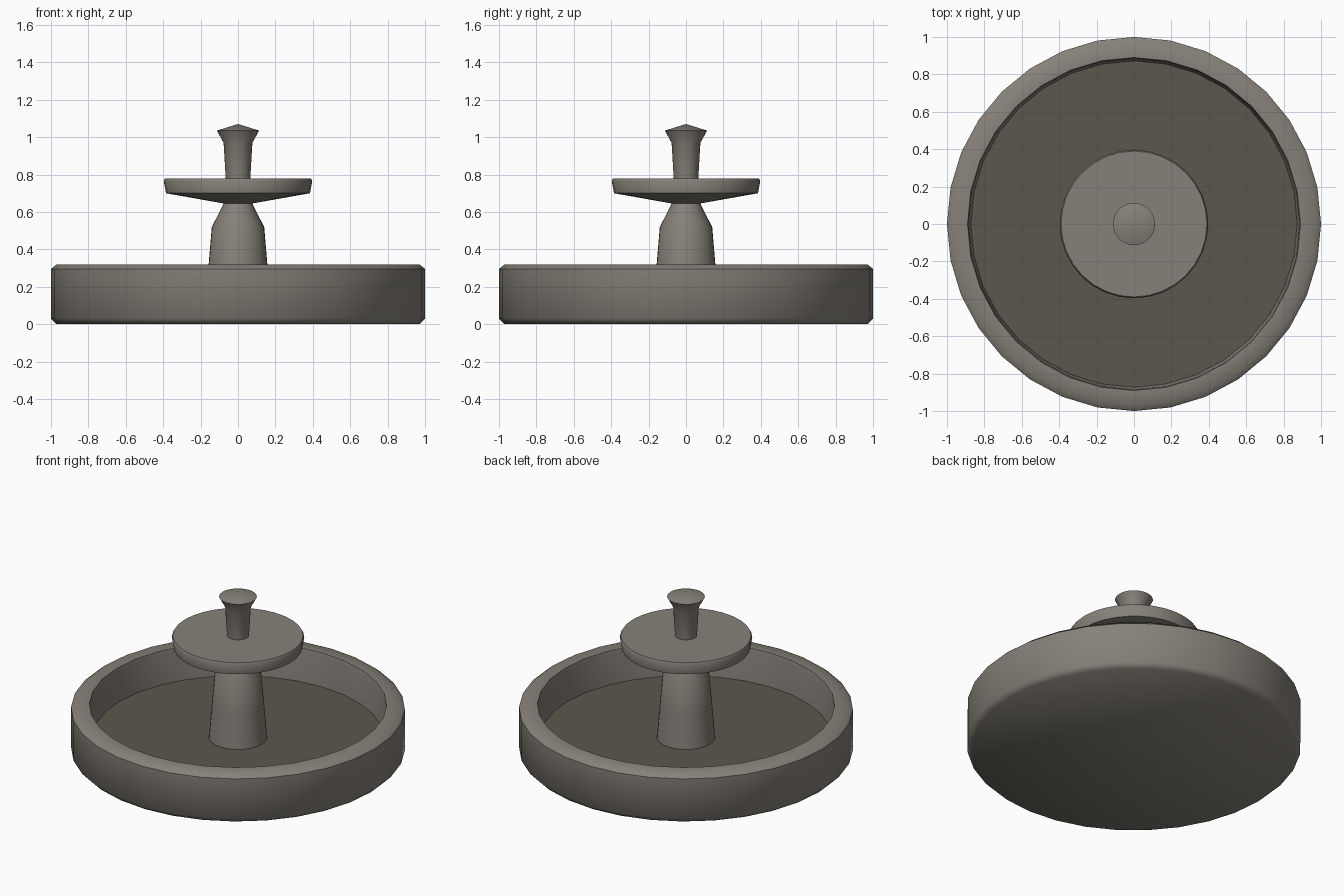
import bpy
import math

SIDES = 32

cube = bpy.data.objects.get("Cube")
if cube:
    bpy.data.objects.remove(cube, do_unlink=True)


def make_material(name, rgb):
    mat = bpy.data.materials.new(name)
    mat.use_nodes = True
    color = (*rgb, 1.0)
    mat.diffuse_color = color
    mat.node_tree.nodes["Principled BSDF"].inputs["Base Color"].default_value = color
    return mat


def lathe(name, profile, mat):
    """Spin a (radius, height) profile around z; zero radius gives a pole."""
    verts, faces, rings = [], [], []
    for r, z in profile:
        count = SIDES if r > 0 else 1
        rings.append(range(len(verts), len(verts) + count))
        for i in range(count):
            a = math.tau * i / SIDES
            verts.append((r * math.cos(a), r * math.sin(a), z))
    for low, high in zip(rings, rings[1:]):
        for i in range(SIDES):
            j = (i + 1) % SIDES
            if len(low) == 1:
                faces.append((low[0], high[j], high[i]))
            elif len(high) == 1:
                faces.append((low[i], low[j], high[0]))
            else:
                faces.append((low[i], low[j], high[j], high[i]))
    mesh = bpy.data.meshes.new(name)
    mesh.from_pydata(verts, [], faces)
    mesh.materials.append(mat)
    obj = bpy.data.objects.new(name, mesh)
    bpy.context.collection.objects.link(obj)
    bpy.ops.object.select_all(action="DESELECT")
    obj.select_set(True)
    bpy.context.view_layer.objects.active = obj
    bpy.ops.object.shade_smooth_by_angle(angle=math.radians(50))
    return obj


stone = make_material("warm grey stone", (0.24, 0.22, 0.19))
dark = make_material("dark basin floor", (0.105, 0.095, 0.075))

# Round basin with chamfered rim and slightly tapering inner wall
lathe("basin", [(0, 0), (0.97, 0), (1, 0.03), (1, 0.295), (0.97, 0.32),
                (0.89, 0.32), (0.885, 0.295), (0.872, 0.10)], stone)

# Floor surface inside the basin
lathe("basin_floor", [(0.875, 0.105), (0, 0.105)], dark)

# Tapered central column
lathe("pedestal", [(0.175, 0.1), (0.157, 0.32), (0.14, 0.52), (0.073, 0.65)], stone)

# Shallow upper dish
lathe("upper_dish", [(0, 0.645), (0.075, 0.645), (0.385, 0.70), (0.397, 0.765),
                     (0.39, 0.778), (0, 0.778)], stone)

# Flared finial with a low conical cap
lathe("finial", [(0.065, 0.77), (0.077, 0.97), (0.113, 1.035), (0, 1.07)], stone)
